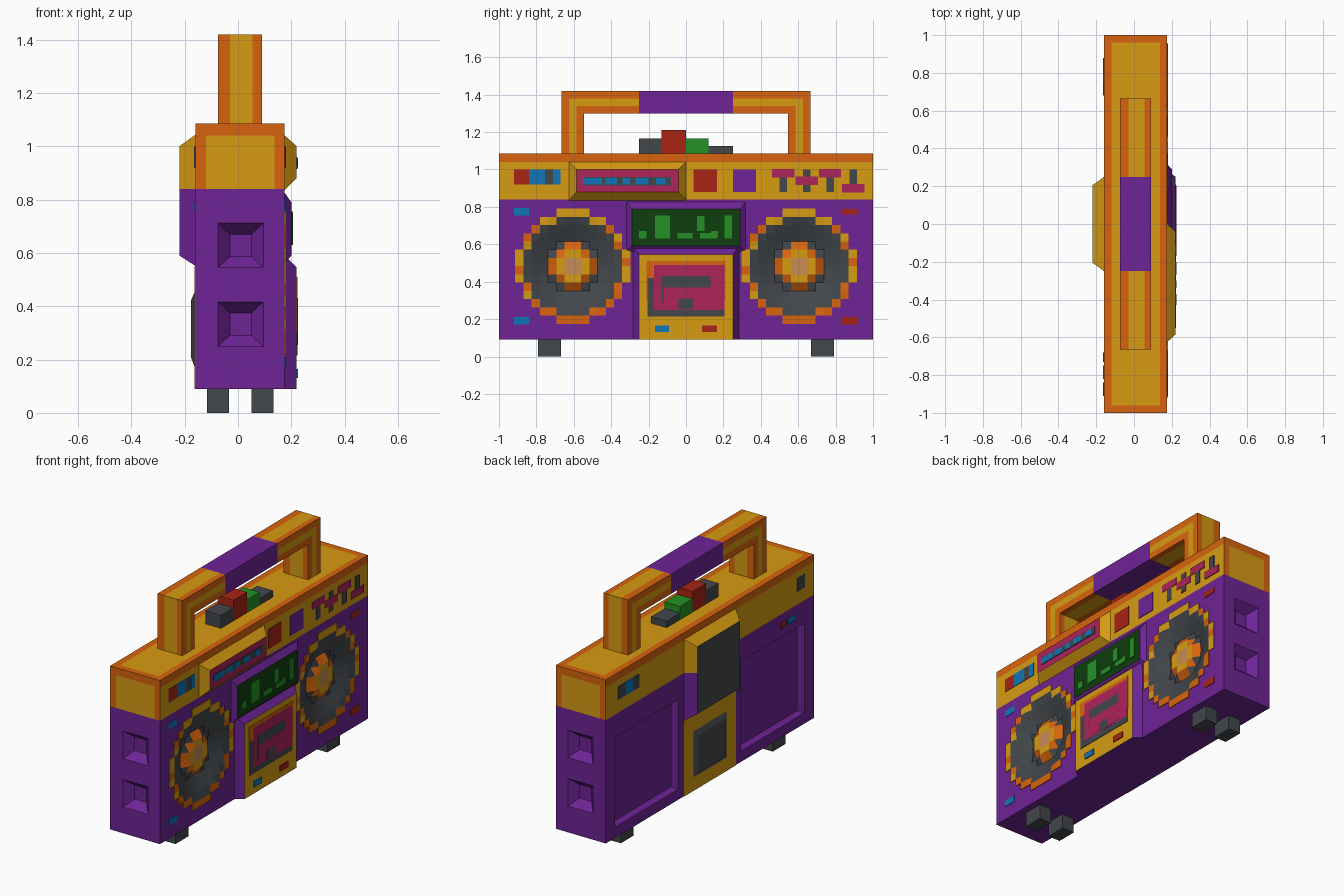
import bpy, bmesh, math
from mathutils import Vector, Matrix

if "Cube" in bpy.data.objects:
    bpy.data.objects.remove(bpy.data.objects["Cube"])

# ---------- materials ----------
RGB = {'purple': (110, 36, 150), 'yellow': (214, 155, 18), 'orange': (215, 100, 14),
       'grey': (66, 71, 75), 'red': (168, 36, 20), 'blue': (16, 118, 184),
       'green': (36, 145, 36), 'dark_green': (15, 62, 15), 'pink': (174, 35, 90),
       'tan': (200, 140, 85)}
NAMES = list(RGB)
for n, c in RGB.items():
    m = bpy.data.materials.new(n)
    m.diffuse_color = [((v / 255 + .055) / 1.055) ** 2.4 for v in c] + [1]
    m.use_nodes = True
    m.node_tree.nodes["Principled BSDF"].inputs["Base Color"].default_value = m.diffuse_color


# ---------- helpers ----------
def finish(name, bm, rule=None):
    """Make an object; rule(centre, normal) names the colour of each face."""
    bmesh.ops.recalc_face_normals(bm, faces=bm.faces)
    bm.normal_update()
    if rule:
        for f in bm.faces:
            f.material_index = NAMES.index(rule(f.calc_center_median(), f.normal))
    me = bpy.data.meshes.new(name)
    bm.to_mesh(me)
    bm.free()
    for n in NAMES:
        me.materials.append(bpy.data.materials[n])
    ob = bpy.data.objects.new(name, me)
    bpy.context.collection.objects.link(ob)
    return ob


def frustum(bm, ax, a, ra, b, rb, color='purple'):
    """Solid between two rectangles (u0,u1,v0,v1) at a and b along an axis."""
    def pts(w, r):
        out = []
        for u, v in ((r[0], r[2]), (r[1], r[2]), (r[1], r[3]), (r[0], r[3])):
            p = [u, v]
            p.insert(ax, w)
            out.append(bm.verts.new(p))
        return out
    A, B = pts(a, ra), pts(b, rb)
    fs = [A[::-1], B] + [[A[i], A[(i + 1) % 4], B[(i + 1) % 4], B[i]] for i in range(4)]
    for f in fs:
        bm.faces.new(f).material_index = NAMES.index(color)


def cut(bm, ax, values):
    n = Vector((0, 0, 0))
    n[ax] = 1
    for v in values:
        bmesh.ops.bisect_plane(bm, geom=bm.verts[:] + bm.edges[:] + bm.faces[:],
                               plane_co=n * v, plane_no=n, dist=1e-5)


def block(name, a, ra, b, rb, rule, zcut=()):
    bm = bmesh.new()
    frustum(bm, 0, a, ra, b, rb)
    cut(bm, 2, zcut)
    return finish(name, bm, rule)


def panel(name, x, rects, s=1):
    """Thin colour plates on a face looking along s*x; later ones lie on top."""
    bm = bmesh.new()
    for i, (c, *r) in enumerate(rects):
        frustum(bm, 0, x - s * .004, r, x + s * (.003 + .0004 * i), r, c)
    return finish(name, bm)


X0, X1 = -.16, .175
SPK_Y, SPK_Z, CELL = .605, .483, .044


# ---------- main body ----------
def body_rule(c, n):
    if c.z < .84:
        return 'purple'
    if abs(n.z) > .5:
        return 'yellow' if -.12 < c.x < .137 and abs(c.y) < .96 else 'orange'
    if c.z > 1.04:
        return 'orange'
    if abs(n.y) > .5:
        return 'yellow' if -.12 < c.x < .137 else 'orange'
    return 'yellow'


bm = bmesh.new()
frustum(bm, 2, .09, (X0, X1, -1, 1), 1.085, (X0, X1, -1, 1))
cut(bm, 2, (.84, 1.04))
cut(bm, 0, (-.12, .137))
cut(bm, 1, (-.96, .96))
body = finish('body', bm, body_rule)

# speaker wells, rear recesses and end grips cut from the body
bm = bmesh.new()
for s in (-1, 1):
    bmesh.ops.create_cone(bm, cap_ends=True, segments=32, radius1=.27, radius2=.27, depth=.2,
                          matrix=Matrix.Translation((X1 + .02, s * SPK_Y, SPK_Z))
                          @ Matrix.Rotation(math.pi / 2, 4, 'Y'))
    r = (*sorted((s * .3, s * .91)), .155, .7)
    frustum(bm, 0, X0 - .05, r, X0 + .05, r)
    for z in (.333, .628):
        frustum(bm, 1, s * 1.05, (.01 - .13, .01 + .13, z - .125, z + .125),
                s * .95, (.01 - .04, .01 + .04, z - .042, z + .042))
cutter = finish('body_cutter', bm)
cutter.hide_render = True
mod = body.modifiers.new('cut', 'BOOLEAN')
mod.operation, mod.solver, mod.object = 'DIFFERENCE', 'EXACT', cutter
bpy.context.view_layer.objects.active = body
bpy.ops.object.modifier_apply(modifier='cut')
bpy.data.objects.remove(cutter)


# ---------- speakers: stepped discs with a sunken cone ----------
def speaker(name, y):
    bm = bmesh.new()
    bmesh.ops.create_grid(bm, x_segments=14, y_segments=14, size=7)
    bmesh.ops.delete(bm, geom=[f for f in bm.faces
                               if f.calc_center_median().length > 6.8], context='FACES')
    for f in bm.faces:
        c = f.calc_center_median()
        r = c.length
        if r > 5.75:
            k = 'yellow' if (math.floor(c.x) * 2 + math.floor(c.y)) % 3 or c.y > 5 else 'orange'
            if c.y < -2 and c.x > -5:
                k = 'orange'
        elif r < 1:
            k = 'tan'
        elif r < 1.7:
            k = 'yellow'
        else:
            k = 'orange' if r < 2.7 else 'grey'
        f.material_index = NAMES.index(k)
    for v in bm.verts:
        r = v.co.length
        d = .005 if r > 5.8 else .005 - .055 * min(1, (5.8 - r) / 2.8)
        if r < 2.5:
            d += .03
        v.co = (X1 + d, y + v.co.x * CELL, SPK_Z + v.co.y * CELL)
    edge = [e for e in bm.edges if e.is_boundary]
    ext = bmesh.ops.extrude_edge_only(bm, edges=edge)
    for v in ext['geom']:
        if isinstance(v, bmesh.types.BMVert):
            v.co.x = X1 - .001
    ob = finish(name, bm)
    if sum(p.normal.x for p in ob.data.polygons) < 0:
        ob.data.flip_normals()


speaker('left_speaker', -SPK_Y)
speaker('right_speaker', SPK_Y)

# ---------- raised blocks on the speaker side ----------
block('tuner_housing', X1 - .01, (-.635, .01, .825, 1.05), .22, (-.585, -.04, .88, 1.0),
      lambda c, n: 'pink' if n.x > .95 else 'yellow')
panel('tuner_scale', .22, [('grey', -.55, -.08, .915, .96)]
      + [('blue', y, y + w, .92, .955) for y, w in
         ((-.55, .1), (-.43, .06), (-.34, .04), (-.27, .07), (-.16, .05))])
block('screen_housing', X1 - .01, (-.33, .33, .55, .84), .2, (-.29, .29, .59, .79),
      lambda c, n: 'dark_green' if n.x > .95 else 'purple')
panel('screen_bars', .2, [('green', *r) for r in (
    (-.25, -.21, .63, .67), (-.165, -.085, .63, .755), (-.045, .035, .63, .66),
    (.06, .1, .67, .75), (.075, .165, .63, .66), (.135, .17, .64, .67), (.205, .245, .63, .755))])
block('cassette_housing', X1 - .01, (-.29, .29, .09, .6), .22, (-.25, .25, .09, .545),
      lambda c, n: 'yellow' if n.x > .95 else 'purple')
panel('cassette_door', .22, [
    ('orange', -.21, .21, .3, .51), ('grey', -.205, .205, .215, .42),
    ('pink', -.17, .205, .25, .49), ('grey', -.13, .13, .29, .43),
    ('pink', -.12, .13, .26, .37), ('grey', -.04, .04, .255, .31),
    ('blue', -.165, -.09, .13, .165), ('red', .085, .165, .13, .165)])

# ---------- painted controls ----------
panel('selector_keys', X1, [('red', -.92, -.84, .92, 1.0), ('blue', -.84, -.755, .92, 1.0),
                            ('grey', -.755, -.67, .92, 1.0), ('blue', -.71, -.67, .92, 1.0)])
panel('mode_keys', X1, [('red', .04, .165, .88, 1.0), ('purple', .25, .375, .88, 1.0)])
slides = []
for i, z in enumerate((.98, .94, .98, .9)):
    y = .52 + .125 * i
    slides += [('grey', y - .02, y + .02, .88, 1.0), ('pink', y - .06, y + .06, z - .022, z + .022)]
panel('equaliser_sliders', X1, slides)
panel('corner_marks', X1, [('blue', -.92, -.84, .755, .795), ('blue', -.92, -.84, .17, .21),
                           ('red', .83, .915, .76, .79), ('red', .83, .915, .17, .21)])

# ---------- rear parts ----------
block('rear_upper_box', X0 + .01, (-.255, .255, .545, 1.05), -.22, (-.205, .205, .59, 1.0),
      lambda c, n: 'grey' if n.x < -.95 else ('yellow' if c.z > .84 else 'purple'), (.84,))
panel('rear_lower_plate', X0, [('yellow', -.25, .25, .09, .55)], -1)
block('rear_lower_hatch', X0, (-.165, .165, .165, .46), -.177, (-.13, .13, .21, .42),
      lambda c, n: 'grey')
panel('rear_marks', X0, [('grey', .81, .88, .92, 1.0), ('blue', .74, .81, .92, 1.0),
                         ('grey', .68, .74, .92, 1.0), ('grey', -.91, -.84, .92, 1.0),
                         ('blue', -.82, -.75, .755, .79), ('red', -.73, -.68, .755, .79)], -1)

# ---------- top buttons ----------
for n, c, y0, y1, z in (('stop_button', 'grey', -.25, -.13, 1.165), ('record_button', 'red', -.13, 0, 1.21),
                        ('play_button', 'green', 0, .12, 1.165), ('pause_button', 'grey', .12, .25, 1.125)):
    bm = bmesh.new()
    r = (-.045, .06, y0, y1)
    frustum(bm, 2, 1.08, r, z, r, c)
    finish(n, bm)


# ---------- striped carry handle ----------
def handle_rule(c, n):
    if abs(c.y) < .25:
        return 'purple'
    if abs(n.x) > .5:
        return 'yellow' if .04 < min(.665 - abs(c.y), 1.42 - c.z) < .08 else 'orange'
    return 'yellow' if -.03 < c.x < .055 else 'orange'


bm = bmesh.new()
outer = [(-.665, 1.08), (-.665, 1.42), (.665, 1.42), (.665, 1.08)]
inner = [(-.545, 1.08), (-.545, 1.3), (.545, 1.3), (.545, 1.08)]
O = [bm.verts.new((-.075, *p)) for p in outer]
I = [bm.verts.new((-.075, *p)) for p in inner]
fs = [bm.faces.new((O[i], O[i + 1], I[i + 1], I[i])) for i in range(3)]
ext = bmesh.ops.extrude_face_region(bm, geom=fs, use_keep_orig=True)
for v in ext['geom']:
    if isinstance(v, bmesh.types.BMVert):
        v.co.x = .09
cut(bm, 0, (-.03, .055))
cut(bm, 1, (-.625, -.585, -.545, -.25, .25, .545, .585, .625))
cut(bm, 2, (1.3, 1.34, 1.38))
finish('handle', bm, handle_rule)

# ---------- feet ----------
for i, (x, y) in enumerate([(x, y) for x in (-.075, .0925) for y in (-.73, .73)]):
    bm = bmesh.new()
    r = (x - .041, x + .041, y - .062, y + .062)
    frustum(bm, 2, 0, r, .1, r, 'grey')
    finish('foot_%d' % (i + 1), bm)
